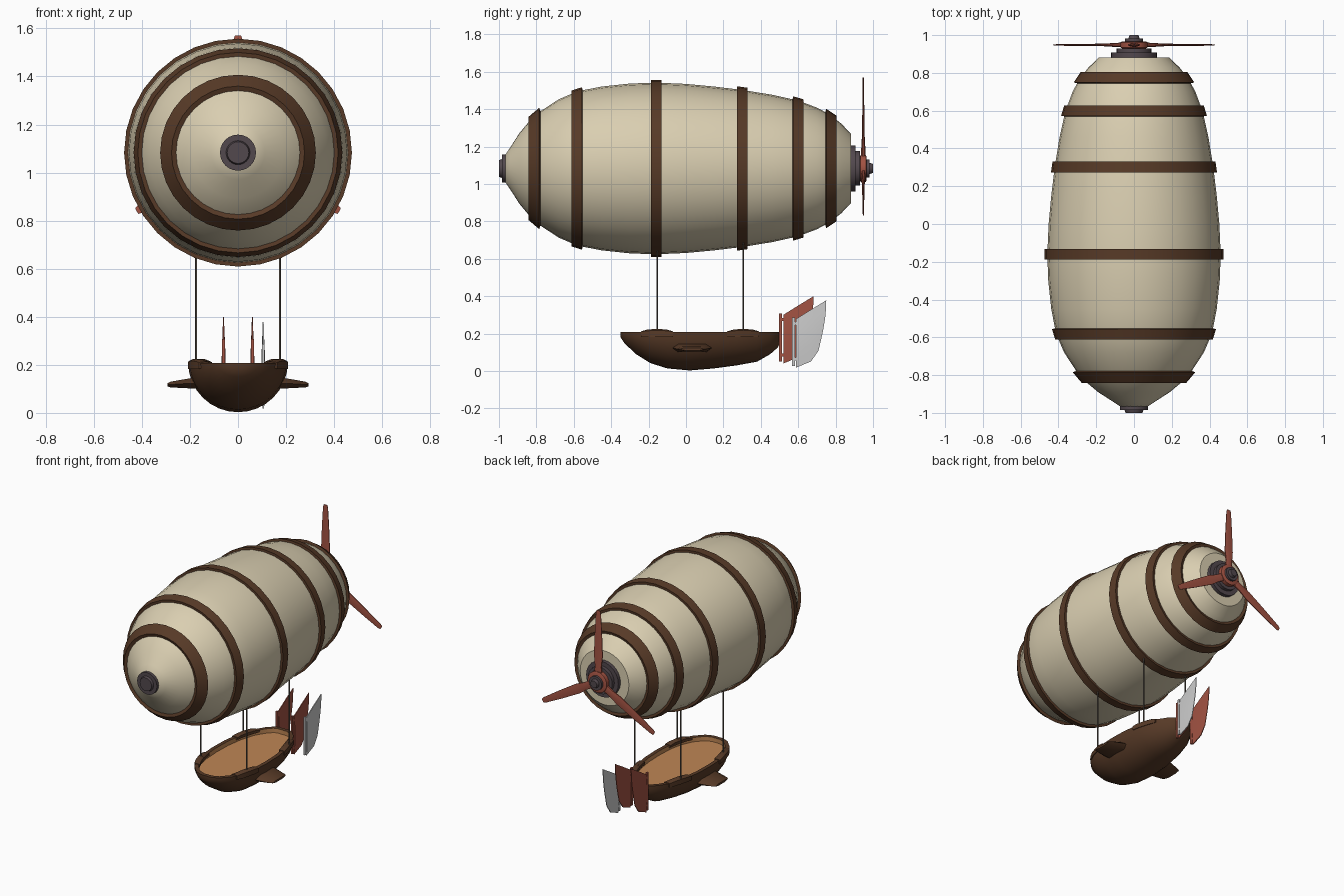
import bpy, math
from mathutils import Matrix

if "Cube" in bpy.data.objects:
    bpy.data.objects.remove(bpy.data.objects["Cube"])

CZ = 1.083  # height of the balloon axis


def material(name, rgb):
    m = bpy.data.materials.new(name)
    m.diffuse_color = (*rgb, 1)
    m.use_nodes = True
    m.node_tree.nodes["Principled BSDF"].inputs["Base Color"].default_value = m.diffuse_color
    return m


CREAM = material("canvas_cream", (0.70, 0.62, 0.44))
BROWN = material("dark_wood", (0.095, 0.042, 0.020))
RED = material("red_paint", (0.36, 0.085, 0.055))
TAN = material("deck_wood", (0.52, 0.24, 0.09))
METAL = material("dark_metal", (0.085, 0.065, 0.075))
ROPE = material("rope", (0.12, 0.10, 0.08))


def make(name, verts, faces, mat=None, angle=35):
    me = bpy.data.meshes.new(name)
    me.from_pydata(verts, [], faces)
    ob = bpy.data.objects.new(name, me)
    bpy.context.collection.objects.link(ob)
    if mat:
        me.materials.append(mat)
    bpy.ops.object.select_all(action='DESELECT')
    ob.select_set(True)
    bpy.context.view_layer.objects.active = ob
    bpy.ops.object.mode_set(mode='EDIT')
    bpy.ops.mesh.select_all(action='SELECT')
    bpy.ops.mesh.normals_make_consistent(inside=False)
    bpy.ops.object.mode_set(mode='OBJECT')
    bpy.ops.object.shade_smooth_by_angle(angle=math.radians(angle))
    return ob


def loft(name, rings, mat=None, closed=False, angle=35):
    """Skin equal-sized rings; cap the ends, or join last ring to first."""
    n = len(rings[0])
    verts = [p for r in rings for p in r]
    faces = []
    for i in range(len(rings) if closed else len(rings) - 1):
        a, b = i * n, (i + 1) % len(rings) * n
        faces += [(a + j, a + (j + 1) % n, b + (j + 1) % n, b + j) for j in range(n)]
    if not closed:
        faces += [tuple(range(n)), tuple(range(len(verts) - n, len(verts)))]
    return make(name, verts, faces, mat, angle)


def lathe(name, profile, mat, sides=32, closed=False, angle=35):
    """Revolve (y, radius) points around the balloon axis."""
    rings = [[(r * math.sin(2 * math.pi * k / sides), y, CZ + r * math.cos(2 * math.pi * k / sides))
              for k in range(sides)] for y, r in profile]
    return loft(name, rings, mat, closed, angle)


def interp(table, y, col=1):
    for a, b in zip(table, table[1:]):
        if y <= b[0]:
            t = (y - a[0]) / (b[0] - a[0])
            return a[col] + (b[col] - a[col]) * t
    return table[-1][col]


# Balloon envelope
ENV = [(-0.975, 0.06), (-0.94, 0.112), (-0.89, 0.19), (-0.83, 0.262), (-0.775, 0.308),
       (-0.68, 0.37), (-0.58, 0.413), (-0.45, 0.438), (-0.30, 0.454), (-0.16, 0.459), (0.0, 0.452),
       (0.15, 0.438), (0.30, 0.42), (0.46, 0.394), (0.60, 0.363), (0.70, 0.325), (0.77, 0.288),
       (0.83, 0.24), (0.882, 0.185)]
lathe("envelope", ENV, CREAM)

# Wooden hoops
for i, y in enumerate((-0.803, -0.58, -0.16, 0.30, 0.597, 0.77)):
    a, b = y - 0.028, y + 0.028
    ra, rb = interp(ENV, a), interp(ENV, b)
    s = (rb - ra) / (b - a) * 0.012
    lathe(f"hoop_{i + 1}", [(a, ra - 0.01), (a - s, ra + 0.016), (b - s, rb + 0.016), (b, rb - 0.01)],
          BROWN, closed=True)

# Nose cap, tail mount, propeller hub
lathe("nose_cap", [(-0.95, 0.075), (-0.985, 0.075), (-0.985, 0.05), (-1.0, 0.045)], METAL, 24)
lathe("tail_mount", [(0.87, 0.122), (0.907, 0.122), (0.907, 0.092), (0.93, 0.092), (0.93, 0.05), (0.94, 0.05)],
      METAL, 24)
lathe("propeller_hub", [(0.93, 0.062), (0.934, 0.072), (0.962, 0.072), (0.966, 0.062)], RED, 24)
lathe("hub_cap", [(0.96, 0.048), (0.982, 0.048), (0.982, 0.03), (1.0, 0.024)], METAL, 16)

# Propeller blades: thin lens sections, (radius, half width, half thickness)
for k in range(3):
    spin = Matrix.Translation((0, 0.948, CZ)) @ Matrix.Rotation(k * 2 * math.pi / 3, 4, 'Y')
    rings = []
    for r, w, t in ((0.05, 0.026, 0.013), (0.11, 0.024, 0.011), (0.18, 0.032, 0.007),
                    (0.34, 0.026, 0.005), (0.47, 0.018, 0.004), (0.487, 0.013, 0.003)):
        rings.append([spin @ p for p in (
            Matrix.Translation((0, 0, r)) @ v for v in
            [Matrix.Identity(4).to_translation() + type(spin.translation)(q)
             for q in ((-w, -t * 0.4, 0), (0, -t, 0), (w, -t * 0.4, 0), (w, t * 0.4, 0), (0, t, 0), (-w, t * 0.4, 0))])])
    loft(f"propeller_blade_{k + 1}", rings, RED)

# Gondola hull: stations of (y, half width, keel height)
HULL = [(-0.35, 0.035, 0.18), (-0.33, 0.085, 0.15), (-0.27, 0.142, 0.092), (-0.19, 0.18, 0.042),
        (-0.10, 0.20, 0.014), (0.02, 0.207, 0.003), (0.15, 0.203, 0.014), (0.27, 0.185, 0.03),
        (0.38, 0.15, 0.05), (0.45, 0.105, 0.09), (0.49, 0.065, 0.125), (0.50, 0.04, 0.145)]
RIM, DECK, M = 0.208, 0.178, 16
verts, faces = [], []
for y, w, zb in HULL:
    for j in range(M + 1):
        t = math.pi * j / M
        verts.append((w * math.cos(t), y, RIM - (RIM - zb) * math.sin(t)))
n = M + 1
for i in range(len(HULL) - 1):
    faces += [(i * n + j, i * n + j + 1, (i + 1) * n + j + 1, (i + 1) * n + j) for j in range(M)]
faces += [tuple(range(n)), tuple(range(len(verts) - n, len(verts)))]
outline = [i * n for i in range(len(HULL))] + [i * n + M for i in reversed(range(len(HULL)))]
L, base = len(outline), len(verts)
inner = [(verts[v][0] * 0.88, 0.075 + (verts[v][1] - 0.075) * 0.94) for v in outline]
verts += [(x, y, RIM) for x, y in inner]
faces += [(outline[k], outline[(k + 1) % L], base + (k + 1) % L, base + k) for k in range(L)]
# Deck and inner wall close the hull
well = [(x, y, RIM) for x, y in inner] + [(x, y, DECK) for x, y in inner]
well_faces = [(k, (k + 1) % L, L + (k + 1) % L, L + k) for k in range(L)] + [tuple(range(L, 2 * L))]
make("gondola_hull", verts, faces, BROWN, 40)
deck = make("gondola_deck", well, well_faces, TAN)
deck.data.flip_normals()

for side, tag in ((-1, "left"), (1, "right")):
    # Raised rim pads and suspension ropes
    for y0, pos in ((-0.155, "front"), (0.305, "rear")):
        rings = []
        for dy, h in ((-0.085, 0.004), (-0.05, 0.014), (0, 0.017), (0.05, 0.014), (0.085, 0.004)):
            w = interp(HULL, y0 + dy)
            rings.append([(side * x, y0 + dy, z) for x, z in (
                (w + 0.006, RIM - 0.025), (w + 0.006, RIM + h * 0.5), (w - 0.006, RIM + h),
                (w - 0.026, RIM + h), (w - 0.036, RIM + h * 0.5), (w - 0.036, RIM - 0.012))])
        loft(f"rim_pad_{pos}_{tag}", rings, BROWN)
        r = interp(ENV, y0)
        top = CZ - math.sqrt(r * r - 0.175 ** 2) + 0.02
        ring = [(0.004 * math.cos(k * math.pi / 4), 0.004 * math.sin(k * math.pi / 4)) for k in range(8)]
        loft(f"rope_{pos}_{tag}", [[(side * 0.174 + a, y0 + b, z) for a, b in ring] for z in (0.2, top)], ROPE, angle=60)
    # Side winglets
    rings = []
    for x, ya, yb, z, t in ((0.13, -0.075, 0.145, 0.124, 0.024), (0.20, -0.07, 0.135, 0.123, 0.021),
                            (0.28, -0.05, 0.11, 0.118, 0.012), (0.293, -0.035, 0.10, 0.117, 0.007)):
        rings.append([(side * x, y, z + h) for y, h in (
            (ya, 0), (ya + 0.03, t), (yb - 0.03, t), (yb, 0), (yb - 0.03, -t), (ya + 0.03, -t))])
    loft(f"winglet_{tag}", rings, BROWN)


# Tail rudders: post plus a slightly cambered sail
def rudder(name, x, dy, dz, mat):
    rings = []
    for t in range(7):
        v = t / 6
        z0, z1 = 0.04 + 0.26 * v, 0.13 + 0.27 * v
        y1 = 0.64 + 0.042 * math.sin(v * math.pi / 2)
        th = 0.003 + 0.005 * math.sin(math.pi * v)
        rings.append([(x + dx, y + dy, z + dz) for dx, y, z in (
            (-th, 0.52, z0), (-th, 0.6, (z0 + z1) / 2 - 0.012 * (1 - v)), (-0.002, y1, z1),
            (0.002, y1, z1), (th, 0.6, (z0 + z1) / 2 - 0.012 * (1 - v)), (th, 0.52, z0))])
    loft(name + "_sail", rings, mat)
    sq = [(-0.006, 0.498), (0.006, 0.498), (0.006, 0.514), (-0.006, 0.514)]
    loft(name + "_post", [[(x + a, b + dy, z + dz) for a, b in sq] for z in (0.05, 0.308)], mat)
    for z in (0.085, 0.275):
        sq2 = [(-0.004, 0.505), (0.004, 0.505), (0.004, 0.53), (-0.004, 0.53)]
        loft(name + "_hinge", [[(x + a, b + dy, z + h + dz) for a, b in sq2] for h in (-0.008, 0.008)], mat)


rudder("rudder_left", -0.06, 0, 0, RED)
rudder("rudder_right", 0.06, 0, 0, RED)
rudder("rudder_spare", 0.105, 0.068, -0.022, None)
